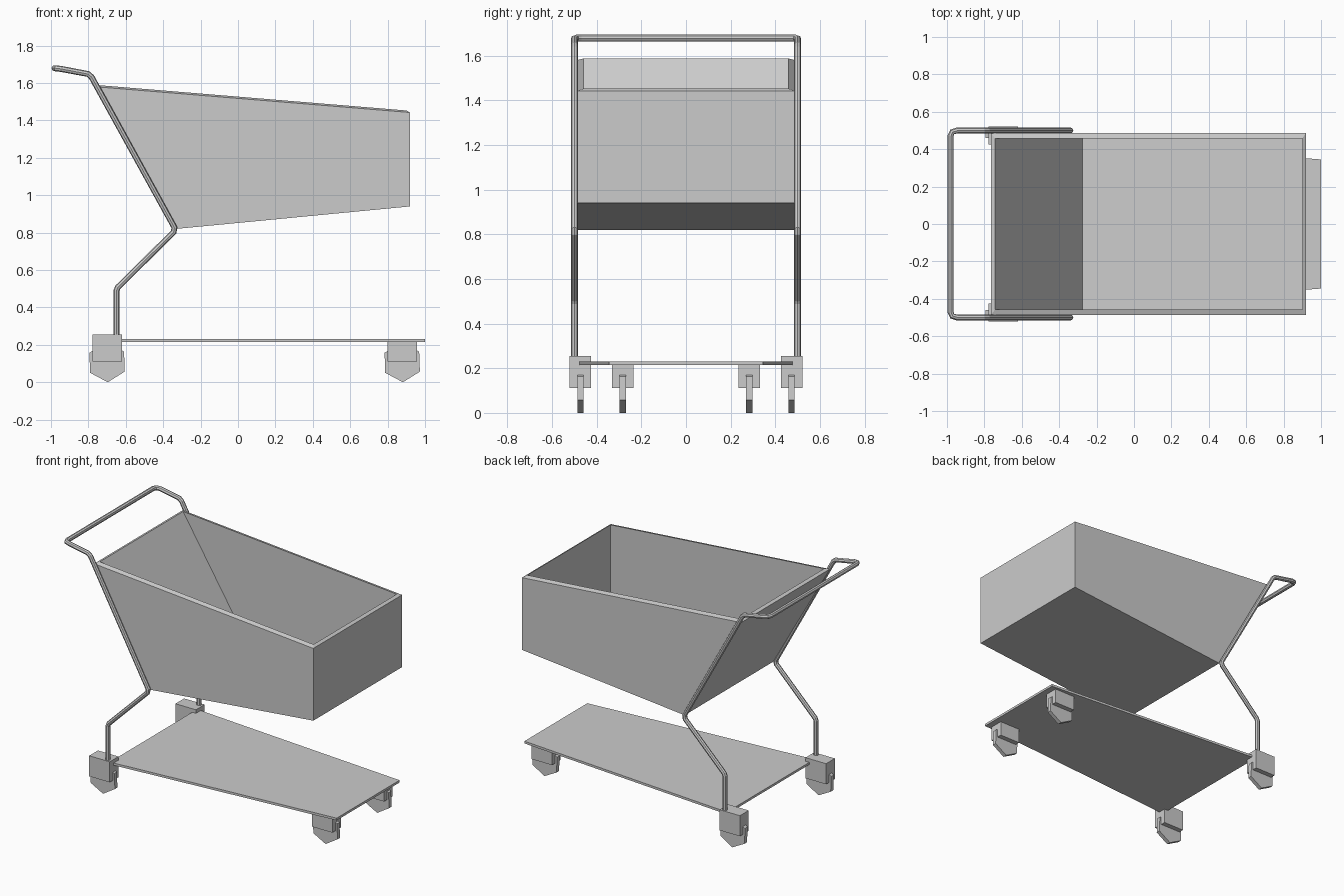
import bpy, bmesh, math
from mathutils import Matrix

if "Cube" in bpy.data.objects:
    bpy.data.objects.remove(bpy.data.objects["Cube"])


def add_mesh(name, verts, faces):
    bm = bmesh.new()
    vs = [bm.verts.new(v) for v in verts]
    for f in faces:
        bm.faces.new([vs[i] for i in f])
    bmesh.ops.recalc_face_normals(bm, faces=bm.faces[:])
    me = bpy.data.meshes.new(name)
    bm.to_mesh(me)
    bm.free()
    ob = bpy.data.objects.new(name, me)
    bpy.context.collection.objects.link(ob)
    return ob


def prism(name, profile, y0, y1):
    """Closed xz profile extruded along y."""
    n = len(profile)
    verts = [(x, y, z) for y in (y0, y1) for x, z in profile]
    faces = [range(n), range(n, 2 * n)]
    faces += [(i, (i + 1) % n, n + (i + 1) % n, n + i) for i in range(n)]
    return add_mesh(name, verts, faces)


# Basket: outer and inner shells joined by a slightly sloped rim
outer = [(-0.765, 1.58), (0.92, 1.442), (0.92, 0.94), (-0.33, 0.82)]
inner = [(-0.742, 1.588), (0.90, 1.453), (0.90, 0.965), (-0.275, 0.85)]
verts = [(x, s * w, z) for prof, w in ((outer, 0.487), (inner, 0.457))
         for s in (-1, 1) for x, z in prof]
faces = []
for o in (0, 8):
    faces += [[o + i for i in range(4)], [o + 4 + i for i in range(4)]]
    faces += [(o + i, o + (i + 1) % 4, o + 4 + (i + 1) % 4, o + 4 + i) for i in (1, 2, 3)]
rim = (0, 1, 5, 4)
faces += [(rim[i], rim[(i + 1) % 4], rim[(i + 1) % 4] + 8, rim[i] + 8) for i in range(4)]
add_mesh("basket", verts, faces)

# Frame: one bent tube running up one side, across the handle and down the other
Y = 0.5
side = [(-0.65, Y, 0.2), (-0.65, Y, 0.49), (-0.642, Y, 0.508), (-0.344, Y, 0.803),
        (-0.340, Y, 0.827), (-0.783, Y, 1.632), (-0.802, Y, 1.648),
        (-0.945, Y, 1.675), (-0.972, Y - 0.008, 1.678), (-0.981, Y - 0.03, 1.679)]
path = side + [(x, -y, z) for x, y, z in reversed(side)]
cu = bpy.data.curves.new("handle_frame", 'CURVE')
cu.dimensions = '3D'
cu.bevel_depth = 0.016
cu.bevel_resolution = 2
cu.use_fill_caps = True
sp = cu.splines.new('POLY')
sp.points.add(len(path) - 1)
for p, co in zip(sp.points, path):
    p.co = (*co, 1)
sp.use_smooth = False
frame = bpy.data.objects.new("handle_frame", cu)
bpy.context.collection.objects.link(frame)

# Lower tray: tapered plate
plan = [(-0.65, -0.48), (1.0, -0.345), (1.0, 0.345), (-0.65, 0.48)]
add_mesh("lower_tray", [(x, y, z) for z in (0.214, 0.23) for x, y in plan],
         [range(4), range(4, 8)] + [(i, (i + 1) % 4, 4 + (i + 1) % 4, 4 + i) for i in range(4)])

# Casters: block housing with a six-sided wheel
for label, cx, cy, half, top in (("back", -0.70, 0.473, 0.079, 0.255),
                                 ("front", 0.878, 0.283, 0.079, 0.216)):
    for s, sname in ((-1, "right"), (1, "left")):
        y = s * cy
        box = [(cx - half, 0.112), (cx + half, 0.112), (cx + half, top), (cx - half, top)]
        prism(f"{label}_{sname}_caster_housing", box, y - 0.048, y + 0.048)
        wheel = [(cx + 0.107 * math.cos(a), 0.107 + 0.107 * math.sin(a))
                 for a in (math.radians(-88 + 60 * k) for k in range(6))]
        prism(f"{label}_{sname}_wheel", wheel, y - 0.014, y + 0.014)
